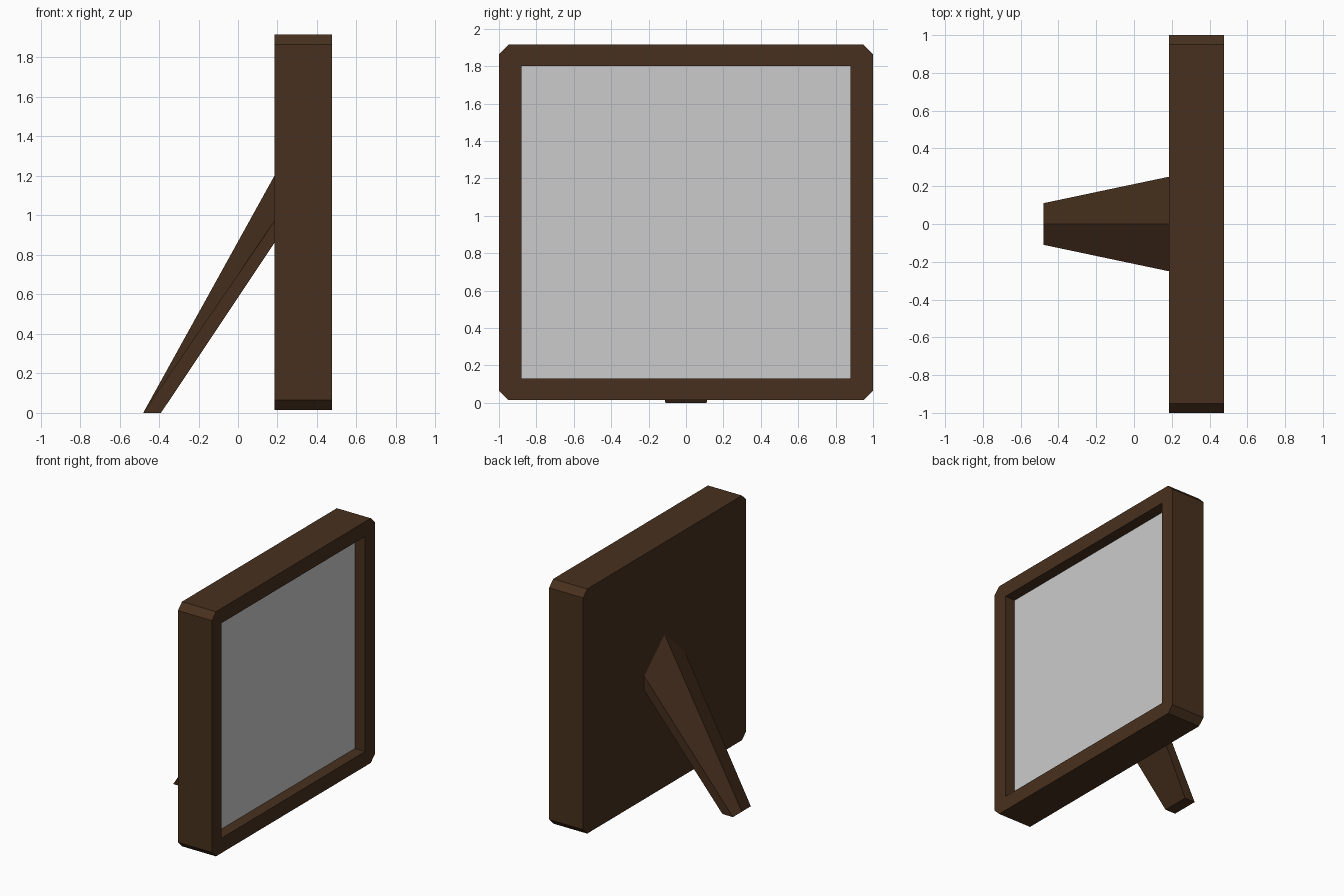
import bpy, bmesh

if "Cube" in bpy.data.objects:
    bpy.data.objects.remove(bpy.data.objects["Cube"])

BACK, FRONT, RECESS = 0.184, 0.476, 0.388      # x planes of the frame
Z0, Z1, CH = 0.015, 1.915, 0.05                # outer height range, corner chamfer

wood = bpy.data.materials.new("dark_wood")
wood.diffuse_color = (0.065, 0.03, 0.013, 1)
wood.use_nodes = True
wood.node_tree.nodes["Principled BSDF"].inputs["Base Color"].default_value = wood.diffuse_color


def build(name, fill, mat=None):
    """Make a flat-shaded mesh object from a function that fills a bmesh."""
    bm = bmesh.new()
    fill(bm)
    bmesh.ops.recalc_face_normals(bm, faces=bm.faces)
    mesh = bpy.data.meshes.new(name)
    bm.to_mesh(mesh)
    bm.free()
    if mat:
        mesh.materials.append(mat)
    obj = bpy.data.objects.new(name, mesh)
    bpy.context.collection.objects.link(obj)
    return obj


def ring(bm, x, points):
    return [bm.verts.new((x, y, z)) for y, z in points]


def loft(bm, a, b):
    """Side quads between two closed rings of equal length."""
    n = len(a)
    for i in range(n):
        bm.faces.new((a[i], a[(i + 1) % n], b[(i + 1) % n], b[i]))


outline = [(-1 + CH, Z0), (1 - CH, Z0), (1, Z0 + CH), (1, Z1 - CH),
           (1 - CH, Z1), (-1 + CH, Z1), (-1, Z1 - CH), (-1, Z0 + CH)]
opening = [(-0.88, 0.13), (0.88, 0.13), (0.88, 1.80), (-0.88, 1.80)]


# Frame: chamfered block with a rectangular recess in the display side
def frame(bm):
    back, front = ring(bm, BACK, outline), ring(bm, FRONT, outline)
    rim, deep = ring(bm, FRONT, opening), ring(bm, RECESS, opening)
    bm.faces.new(back)
    loft(bm, back, front)
    loft(bm, rim, deep)
    for i in range(4):
        j = (i + 1) % 4
        bm.faces.new((front[2 * i], front[2 * i + 1], rim[j], rim[i]))
        bm.faces.new((front[2 * i + 1], front[(2 * i + 2) % 8], rim[j]))


build("frame", frame, wood)


# Picture: grey sheet at the bottom of the recess, facing +x
build("picture", lambda bm: bm.faces.new(ring(bm, RECESS, opening)))


# Rear leg: ridged section at the frame, tapering to a flat foot
def leg(bm):
    top = ring(bm, BACK, [(0, 1.20), (0.25, 0.97), (0.25, 0.86),
                          (-0.25, 0.86), (-0.25, 0.97)])
    foot = [bm.verts.new((x, y, 0)) for x, y in
            [(-0.48, 0), (-0.48, 0.11), (-0.39, 0.11), (-0.39, -0.11), (-0.48, -0.11)]]
    loft(bm, top, foot)
    bm.faces.new(top)
    bm.faces.new(foot)


build("rear_leg", leg, wood)
